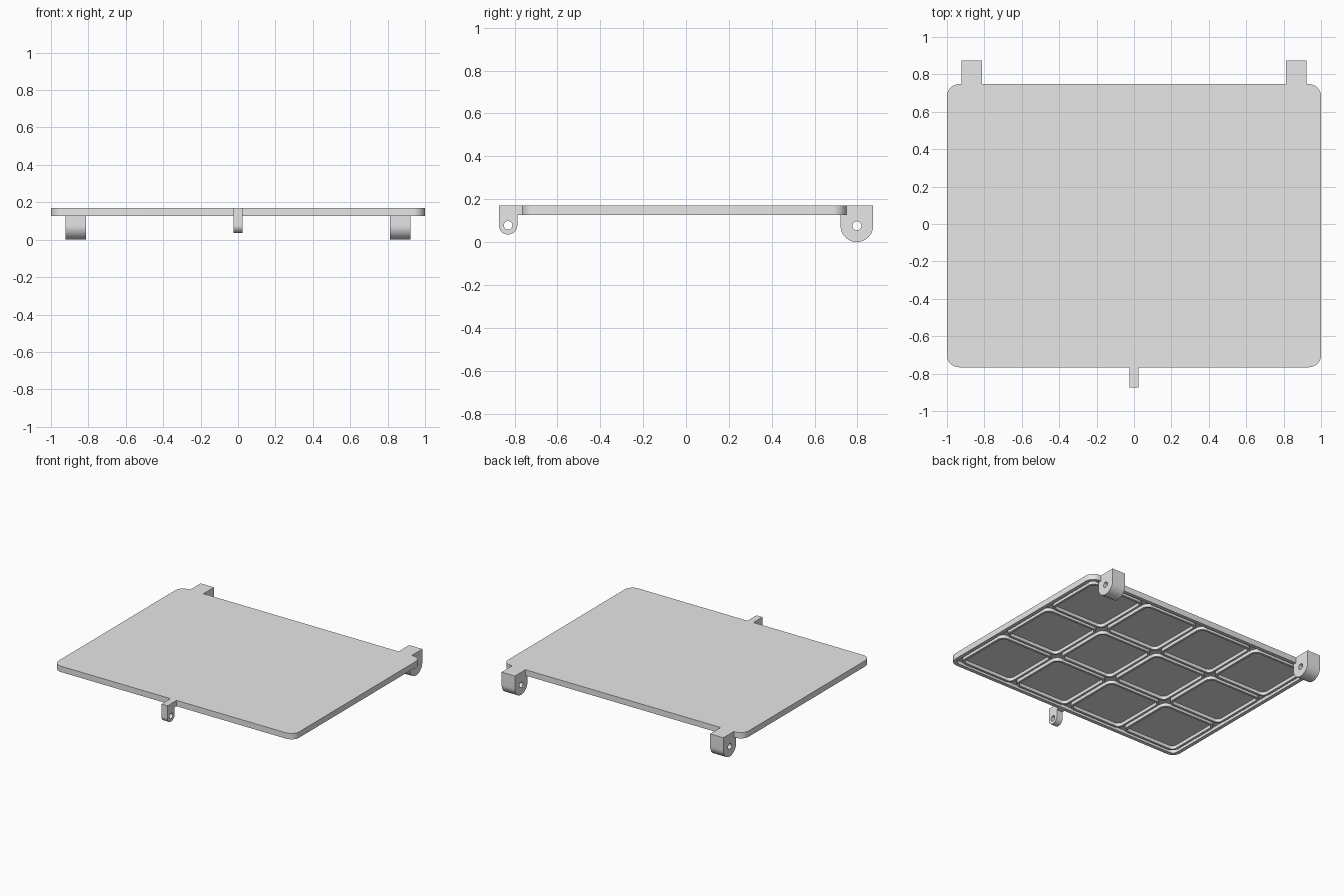
import bpy, bmesh, math
from mathutils import Matrix

cube = bpy.data.objects.get("Cube")
if cube:
    bpy.data.objects.remove(cube, do_unlink=True)

grey = bpy.data.materials.new("plain_grey")
grey.use_nodes = True
grey.diffuse_color = (0.8, 0.8, 0.8, 1)
grey.node_tree.nodes["Principled BSDF"].inputs["Base Color"].default_value = (0.8, 0.8, 0.8, 1)

TOP, BOTTOM, FLOOR = 0.17, 0.126, 0.15
FRONT, BACK = -0.766, 0.748


def arc(cx, cy, r, start, end, steps):
    return [(cx + r * math.cos(math.radians(start + (end - start) * i / steps)),
             cy + r * math.sin(math.radians(start + (end - start) * i / steps)))
            for i in range(steps + 1)]


def rounded_rect(x0, y0, x1, y1, r, steps=8):
    corners = ((x1 - r, y1 - r), (x0 + r, y1 - r), (x0 + r, y0 + r), (x1 - r, y0 + r))
    points = []
    for i, (cx, cy) in enumerate(corners):
        points += arc(cx, cy, r, 90 * i, 90 * i + 90, steps)
    return points


def finish(name, bm):
    mesh = bpy.data.meshes.new(name)
    bmesh.ops.recalc_face_normals(bm, faces=bm.faces)
    bm.to_mesh(mesh)
    bm.free()
    mesh.materials.append(grey)
    obj = bpy.data.objects.new(name, mesh)
    bpy.context.collection.objects.link(obj)
    bpy.ops.object.select_all(action='DESELECT')
    obj.select_set(True)
    bpy.context.view_layer.objects.active = obj
    bpy.ops.object.shade_smooth_by_angle(angle=math.radians(30))
    return obj


def extruded(name, loops, thickness, matrix):
    """Extrude an outline with holes, centred on its own plane."""
    curve = bpy.data.curves.new(name + "_outline", 'CURVE')
    curve.dimensions = '2D'
    curve.fill_mode = 'BOTH'
    curve.extrude = thickness / 2
    for loop in loops:
        spline = curve.splines.new('POLY')
        spline.points.add(len(loop) - 1)
        for point, (x, y) in zip(spline.points, loop):
            point.co = (x, y, 0, 1)
        spline.use_cyclic_u = True
    helper = bpy.data.objects.new(name + "_outline", curve)
    bpy.context.collection.objects.link(helper)
    bpy.context.view_layer.update()
    source = helper.evaluated_get(bpy.context.evaluated_depsgraph_get())
    bm = bmesh.new()
    bm.from_mesh(source.to_mesh())
    source.to_mesh_clear()
    bpy.data.objects.remove(helper, do_unlink=True)
    bmesh.ops.remove_doubles(bm, verts=bm.verts, dist=0.0001)
    bm.transform(matrix)
    return finish(name, bm)


# Panel with rounded corners and a recessed underside inside a rim
bm = bmesh.new()
outline = rounded_rect(-1, FRONT, 1, BACK, 0.065)
base = bm.faces.new([bm.verts.new((x, y, BOTTOM)) for x, y in outline])
extrusion = bmesh.ops.extrude_face_region(bm, geom=[base], use_keep_orig=True)
bmesh.ops.translate(bm, vec=(0, 0, TOP - BOTTOM),
                    verts=[v for v in extrusion["geom"] if isinstance(v, bmesh.types.BMVert)])
bmesh.ops.recalc_face_normals(bm, faces=bm.faces)
underside = min(bm.faces, key=lambda f: f.normal.z)
bmesh.ops.inset_individual(bm, faces=[underside], thickness=0.027)
rim_inner = list(underside.verts)
recess = bmesh.ops.extrude_discrete_faces(bm, faces=[underside])["faces"][0]
bmesh.ops.translate(bm, verts=recess.verts, vec=(0, 0, FLOOR - BOTTOM))
bmesh.ops.remove_doubles(bm, verts=bm.verts, dist=0.0001)
finish("panel", bm)

# Rounded stiffening frames under the panel, four by three
COLS, ROWS, GAP, RIB = 4, 3, 0.025, 0.017
x_start, y_start = -0.95, FRONT + 0.05
width = (1.9 - GAP * (COLS - 1)) / COLS
depth = (BACK - FRONT - 0.1 - GAP * (ROWS - 1)) / ROWS
frame_height = FLOOR + 0.004 - BOTTOM
for col in range(COLS):
    for row in range(ROWS):
        x, y = x_start + col * (width + GAP), y_start + row * (depth + GAP)
        outer = rounded_rect(x, y, x + width, y + depth, 0.05, 6)
        inner = rounded_rect(x + RIB, y + RIB, x + width - RIB, y + depth - RIB, 0.05 - RIB, 6)
        extruded(f"underside_frame_{col + 1}_{row + 1}", [outer, inner], frame_height,
                 Matrix.Translation((0, 0, BOTTOM + frame_height / 2)))


def lug(name, x, thickness, y, z, radius, hole):
    """Round-bottomed lug in the side plane with a pin hole."""
    shape = arc(y, z, radius, 180, 360, 24) + [(y + radius, TOP), (y - radius, TOP)]
    pin_hole = arc(y, z, hole, 0, 345, 23)
    side_plane = Matrix(((0, 0, 1, x), (1, 0, 0, 0), (0, 1, 0, 0), (0, 0, 0, 1)))
    return extruded(name, [shape, pin_hole], thickness, side_plane)


# Hinge lugs at the back and the latch lug at the front
for side, label in ((1, "left"), (-1, "right")):
    lug(f"{label}_hinge_lug", side * 0.867, 0.11, 0.797, 0.076, 0.076, 0.021)
lug("latch_lug", 0, 0.05, -0.83, 0.078, 0.043, 0.02)

# Short neck joining the latch lug to the panel
bm = bmesh.new()
bmesh.ops.create_cube(bm, size=1)
bmesh.ops.scale(bm, vec=(0.05, 0.03, TOP - BOTTOM), verts=bm.verts)
bmesh.ops.translate(bm, vec=(0, -0.775, (TOP + BOTTOM) / 2), verts=bm.verts)
finish("latch_neck", bm)
